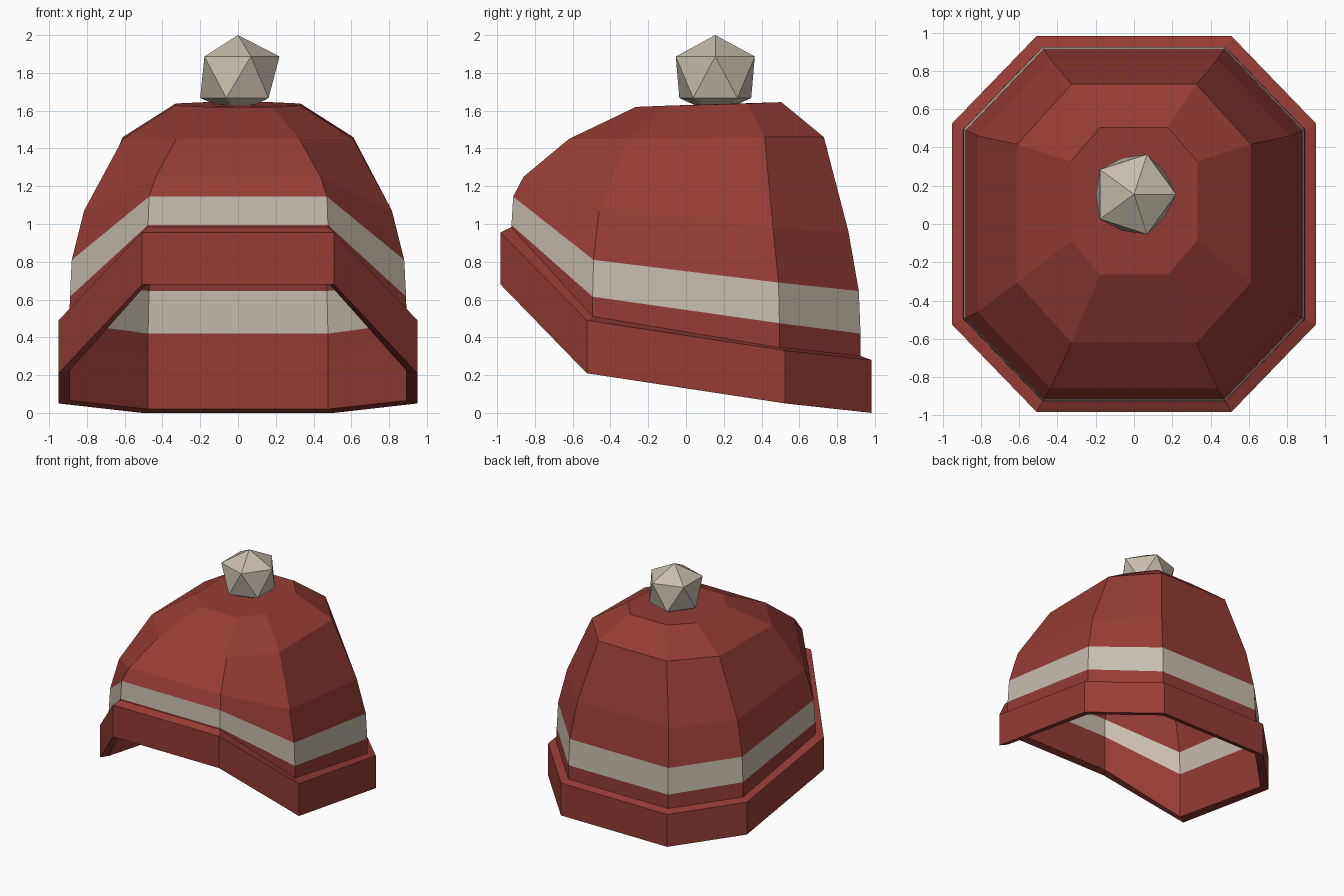
import bpy
from math import cos, sin, radians

default_cube = bpy.data.objects.get("Cube")
if default_cube:
    bpy.data.objects.remove(default_cube)


def make_material(name, colour):
    mat = bpy.data.materials.new(name)
    mat.use_nodes = True
    mat.diffuse_color = colour
    mat.node_tree.nodes["Principled BSDF"].inputs["Base Color"].default_value = colour
    return mat


red = make_material("brick red", (0.3, 0.045, 0.034, 1))
cream = make_material("warm cream", (0.57, 0.51, 0.42, 1))

CORNER = 0.535  # short side of the octagon relative to its half width


def octagon(width, depth, centre, heights):
    """Ring of eight points; heights run front, side front, side back, back."""
    xs = (width * CORNER, width, width, width * CORNER)
    ys = (-depth, -depth * CORNER, depth * CORNER, depth)
    half = [(x, y + centre, z) for x, y, z in zip(xs, ys, heights)]
    return half + [(-x, y, z) for x, y, z in reversed(half)]


def pentagon(radius, height, turn):
    angles = [radians(72 * i + turn) for i in range(5)]
    return [(radius * cos(a), radius * sin(a), height) for a in angles]


def loft(name, rings, materials, cap_top=False, closed=False, stripe=None):
    """Join successive rings, listed from the bottom up, with quads."""
    n = len(rings[0])
    verts = [p for ring in rings for p in ring]
    faces, slots = [], []
    for r in range(len(rings) if closed else len(rings) - 1):
        a, b = r * n, (r + 1) % len(rings) * n
        for i in range(n):
            j = (i + 1) % n
            faces.append((a + i, a + j, b + j, b + i))
            slots.append(1 if r == stripe else 0)
    if cap_top:
        faces.append(range(len(verts) - n, len(verts)))
        slots.append(0)
    mesh = bpy.data.meshes.new(name)
    mesh.from_pydata(verts, [], faces)
    for mat in materials:
        mesh.materials.append(mat)
    for poly, slot in zip(mesh.polygons, slots):
        poly.material_index = slot
    obj = bpy.data.objects.new(name, mesh)
    bpy.context.collection.objects.link(obj)
    return obj


# Knitted crown, with the stripe as its second band of faces
crown_rings = [
    octagon(0.892, 0.925, 0, (0.98, 0.51, 0.345, 0.3)),
    octagon(0.89, 0.924, 0, (0.995, 0.615, 0.475, 0.42)),
    octagon(0.88, 0.915, 0, (1.145, 0.81, 0.69, 0.645)),
    octagon(0.815, 0.86, 0, (1.25, 1.07, 0.98, 0.96)),
    octagon(0.61, 0.675, 0.055, (1.45, 1.45, 1.46, 1.46)),
    octagon(0.33, 0.385, 0.12, (1.62, 1.627, 1.638, 1.645)),
]
loft("crown", crown_rings, [red, cream], cap_top=True, stripe=1)

# Folded brim: a closed band, high over the face and low at the neck
brim_rings = [
    octagon(0.89, 0.922, 0, (0.69, 0.225, 0.065, 0.02)),
    octagon(0.95, 0.982, 0, (0.68, 0.21, 0.05, 0)),
    octagon(0.95, 0.982, 0, (0.955, 0.49, 0.33, 0.28)),
    octagon(0.89, 0.922, 0, (0.985, 0.512, 0.347, 0.302)),
]
loft("brim", brim_rings, [red], closed=True)

# Faceted pompom: two staggered pentagons between two points
upper, lower = pentagon(0.22, 1.887, 0), pentagon(0.2, 1.667, 36)
points = upper + lower + [(0, 0, 2), (0, 0, 1.58)]
triangles = []
for i in range(5):
    j = (i + 1) % 5
    triangles += [(i, j, 10), (i, i + 5, j), (j, i + 5, j + 5), (j + 5, i + 5, 11)]
pom_mesh = bpy.data.meshes.new("pompom")
pom_mesh.from_pydata(points, [], triangles)
pom_mesh.materials.append(cream)
pompom = bpy.data.objects.new("pompom", pom_mesh)
pompom.location.y = 0.155
bpy.context.collection.objects.link(pompom)
